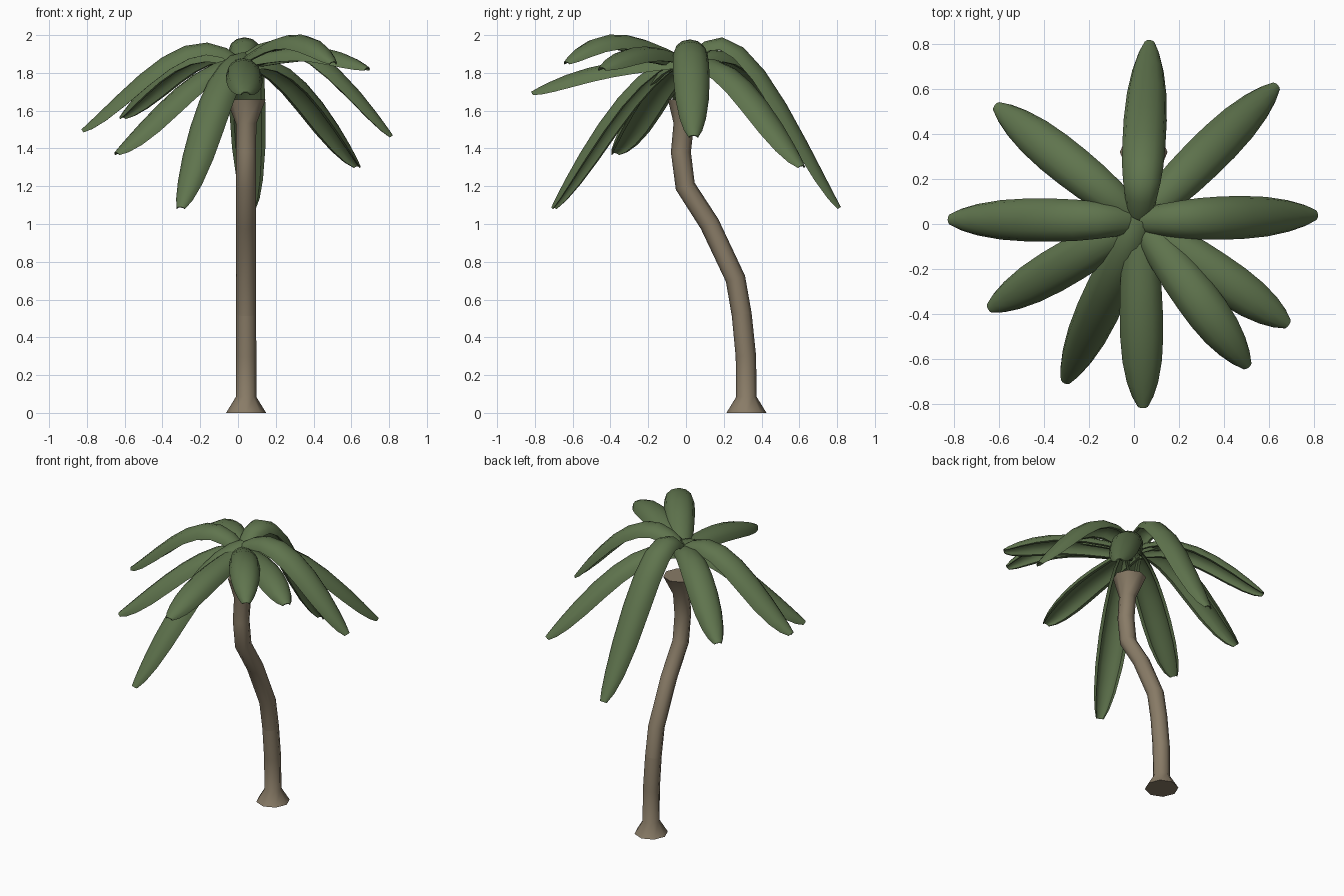
import bpy, bmesh
from math import sin, cos, pi, radians
from mathutils import Vector

if "Cube" in bpy.data.objects:
    bpy.data.objects.remove(bpy.data.objects["Cube"])


def material(name, rgb):
    m = bpy.data.materials.new(name)
    m.diffuse_color = (*rgb, 1)
    m.use_nodes = True
    m.node_tree.nodes["Principled BSDF"].inputs["Base Color"].default_value = m.diffuse_color
    return m


GREEN = material("leaf_green", (0.115, 0.175, 0.075))
BARK = material("bark", (0.25, 0.2, 0.135))


def loft(name, rings, mat, angle):
    """Skin closed rings of equal length and cap both ends."""
    bm = bmesh.new()
    loops = [[bm.verts.new(p) for p in r] for r in rings]
    n = len(loops[0])
    for a, b in zip(loops, loops[1:]):
        for i in range(n):
            j = (i + 1) % n
            bm.faces.new((a[i], a[j], b[j], b[i]))
    bm.faces.new(loops[0][::-1])
    bm.faces.new(loops[-1])
    bmesh.ops.recalc_face_normals(bm, faces=bm.faces)
    me = bpy.data.meshes.new(name)
    bm.to_mesh(me)
    bm.free()
    me.materials.append(mat)
    ob = bpy.data.objects.new(name, me)
    bpy.context.collection.objects.link(ob)
    bpy.ops.object.select_all(action='DESELECT')
    ob.select_set(True)
    bpy.context.view_layer.objects.active = ob
    bpy.ops.object.shade_smooth_by_angle(angle=radians(angle))


# Trunk: (y, z, radius, lean) rings, bending in the y-z plane
def trunk(name, path):
    rings = []
    for y, z, r, lean in path:
        c, s = cos(radians(lean)), sin(radians(lean))
        ring = []
        for i in range(8):
            a = 2 * pi * i / 8
            u, v = r * cos(a), r * sin(a)
            ring.append((0.043 + u, y + v * c, z + v * s))
        rings.append(ring)
    loft(name, rings, BARK, 50)


trunk("lower_trunk", [(0.32, 0, 0.106, 0), (0.32, 0.085, 0.054, 0),
                      (0.317, 0.3, 0.054, 3), (0.295, 0.52, 0.053, 8)])
trunk("upper_trunk", [(0.295, 0.52, 0.053, 8), (0.262, 0.71, 0.053, 18),
                      (0.125, 1.0, 0.053, 30), (-0.004, 1.2, 0.053, 20),
                      (-0.027, 1.38, 0.053, 0), (-0.012, 1.53, 0.054, -4),
                      (0.008, 1.66, 0.104, 0)])

# Leaf half width along its length
WIDTH = [(0, .06), (.1, .072), (.22, .083), (.36, .092), (.5, .096),
         (.64, .096), (.78, .088), (.89, .07), (.96, .048), (1, .025)]


def leaf(name, tip, heights):
    """Arched channel leaf; heights of the spine at 0, 1/3, 2/3 and 1."""
    root = Vector((0.025, 0.015))
    tip = Vector(tip)
    d = (tip - root).normalized()
    side = Vector((-d.y, d.x, 0))
    length = (tip - root).length
    a, p, q, b = heights
    c1 = (-5 * a + 18 * p - 9 * q + 2 * b) / 6
    c2 = (2 * a - 9 * p + 18 * q - 5 * b) / 6

    def spine(t):
        s = 1 - t
        z = s**3 * a + 3 * s * s * t * c1 + 3 * s * t * t * c2 + t**3 * b
        h = root + d * length * t
        return Vector((h.x, h.y, z))

    rings = []
    for t, w in WIDTH:
        o = spine(t)
        tangent = (spine(t + .01) - spine(t - .01)).normalized()
        up = tangent.cross(side)
        depth = 0.8 * w
        ring = []
        # outer arch, then inner arch back
        for i in range(7):
            ang = pi * i / 6
            ring.append(o + side * w * cos(ang) + up * depth * (sin(ang) - 1))
        for i in range(6, -1, -1):
            ang = pi * i / 6
            ring.append(o + side * w * .78 * cos(ang)
                        + up * depth * (.68 * sin(ang) - 1))
        rings.append(ring)
    loft(name, rings, GREEN, 40)


LEAVES = [
    ("back", (.07, .82), (1.89, 1.95, 1.60, 1.09)),
    ("back_right", (.64, .62), (1.86, 1.84, 1.63, 1.31)),
    ("right", (.82, .04), (1.90, 1.97, 1.80, 1.47)),
    ("right_front", (.69, -.45), (1.87, 1.93, 1.93, 1.83)),
    ("front_right", (.51, -.64), (1.87, 1.97, 2.00, 1.86)),
    ("front", (.04, -.82), (1.88, 1.87, 1.82, 1.70)),
    ("front_left", (-.31, -.71), (1.91, 1.80, 1.51, 1.09)),
    ("left_front", (-.65, -.38), (1.88, 1.81, 1.62, 1.38)),
    ("left", (-.83, .02), (1.87, 1.95, 1.77, 1.50)),
    ("left_back", (-.62, .53), (1.87, 1.92, 1.80, 1.57)),
]
for label, tip, heights in LEAVES:
    leaf(label + "_leaf", tip, heights)
